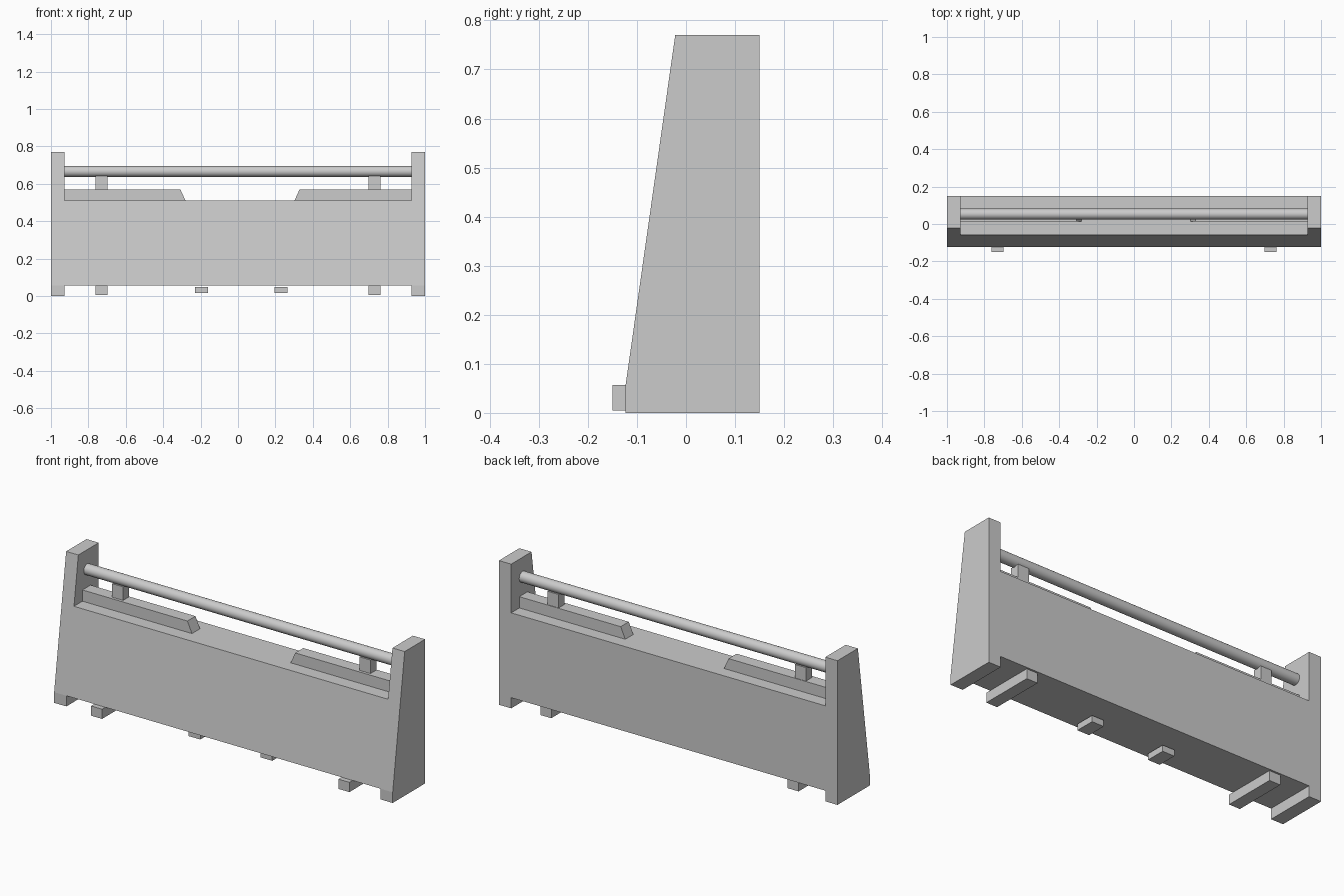
import bpy
import bmesh
import math

cube = bpy.data.objects.get("Cube")
if cube:
    bpy.data.objects.remove(cube, do_unlink=True)

GREY = (0.6, 0.6, 0.6, 1.0)
grey = bpy.data.materials.new("light_grey")
grey.use_nodes = True
grey.diffuse_color = GREY
grey.node_tree.nodes["Principled BSDF"].inputs["Base Color"].default_value = GREY


def finish(name, bm):
    bmesh.ops.recalc_face_normals(bm, faces=bm.faces)
    mesh = bpy.data.meshes.new(name)
    bm.to_mesh(mesh)
    bm.free()
    mesh.materials.append(grey)
    obj = bpy.data.objects.new(name, mesh)
    bpy.context.collection.objects.link(obj)
    return obj


def extrude(name, profile, offset):
    """Extrude a closed outline of 3D points along an offset vector."""
    bm = bmesh.new()
    face = bm.faces.new([bm.verts.new(p) for p in profile])
    result = bmesh.ops.extrude_face_region(bm, geom=[face])
    moved = [g for g in result["geom"] if isinstance(g, bmesh.types.BMVert)]
    bmesh.ops.translate(bm, vec=offset, verts=moved)
    return finish(name, bm)


def side_profile(name, points, x0, x1):
    return extrude(name, [(x0, y, z) for y, z in points], (x1 - x0, 0, 0))


def box(name, x0, x1, y0, y1, z0, z1):
    return side_profile(name, [(y0, z0), (y1, z0), (y1, z1), (y0, z1)], x0, x1)


INNER = 0.928            # inner face of the end panels
FRONT, BACK = -0.123, 0.15
BASE, SHELF, TOP = 0.057, 0.51, 0.77
TOP_FRONT = -0.022
slope = (TOP_FRONT - FRONT) / (TOP - BASE)
shelf_front = FRONT + slope * (SHELF - BASE)

# Main body with a leaning front
side_profile("body", [(FRONT, BASE), (BACK, BASE), (BACK, SHELF),
                      (shelf_front, SHELF)], -INNER, INNER)

for side, s in (("left", 1), ("right", -1)):
    # Tapered end panel
    side_profile(side + "_end_panel",
                 [(FRONT, 0), (BACK, 0), (BACK, TOP), (TOP_FRONT, TOP), (FRONT, BASE)],
                 s * INNER, s)
    # Ledge with a bevelled inner end
    inner = 0.302 if s > 0 else 0.281
    outline = [(INNER, SHELF), (inner, SHELF), (inner + 0.027, 0.57), (INNER, 0.57)]
    extrude(side + "_ledge", [(s * x, 0.013, z) for x, z in outline], (0, 0.068, 0))
    # Rail support and long foot
    box(side + "_rail_support", s * 0.698, s * 0.763, 0.028, 0.078, 0.57, 0.642)
    box(side + "_foot", s * 0.698, s * 0.763, -0.15, 0.14, 0.005, BASE)

# Small blocks under the body
for name, x in (("left_small_block", 0.195), ("right_small_block", -0.23)):
    box(name, x, x + 0.07, -0.09, 0.015, 0.016, 0.049)

# Round rail
bm = bmesh.new()
bmesh.ops.create_cone(bm, cap_ends=True, segments=32, radius1=0.029,
                      radius2=0.029, depth=2 * INNER)
rail = finish("rail", bm)
rail.rotation_euler = (0, math.pi / 2, 0)
rail.location = (0, 0.053, 0.666)
bpy.ops.object.select_all(action="DESELECT")
rail.select_set(True)
bpy.context.view_layer.objects.active = rail
bpy.ops.object.shade_smooth_by_angle()
